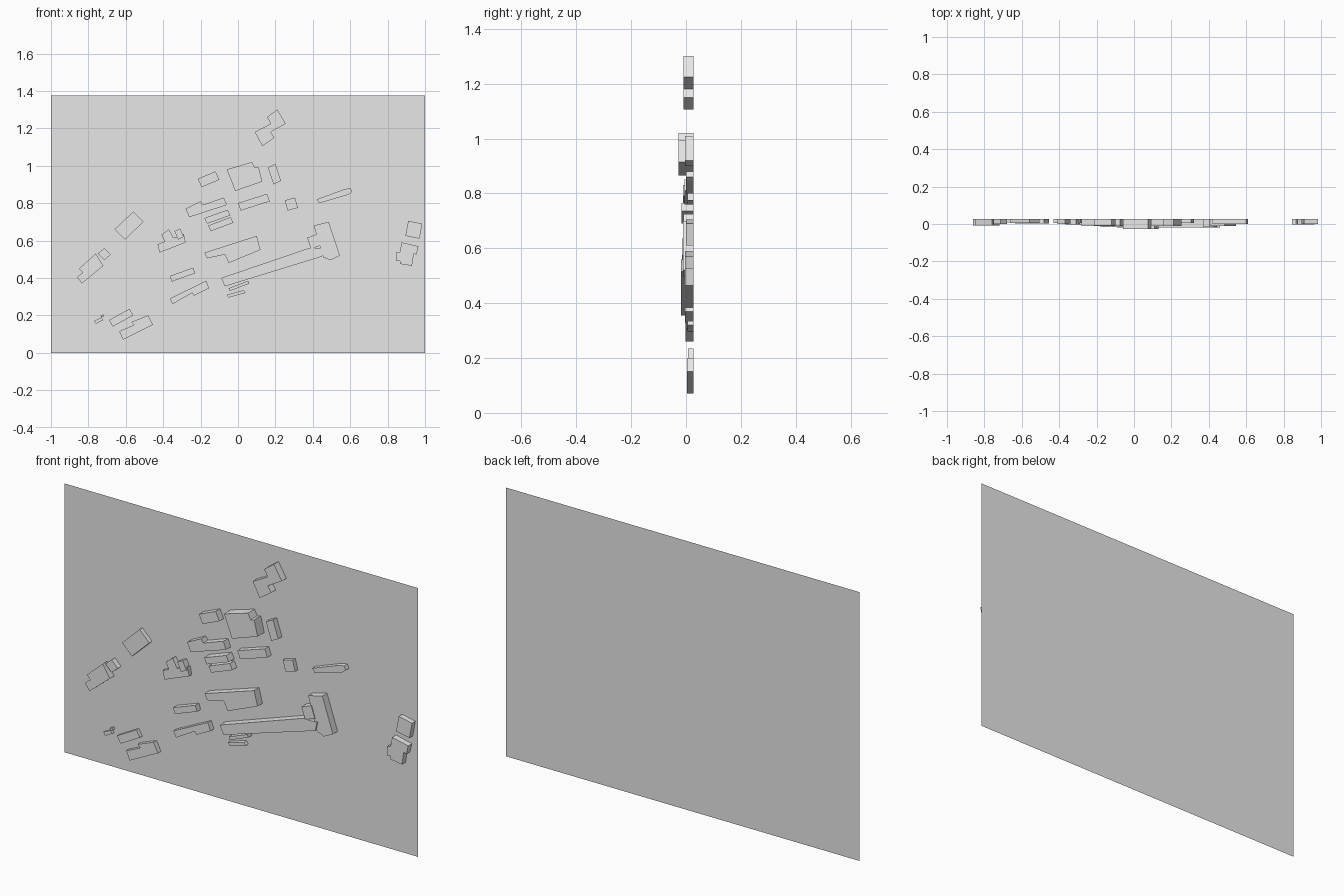
import bpy
import bmesh

cube = bpy.data.objects.get("Cube")
if cube:
    bpy.data.objects.remove(cube, do_unlink=True)

BACK = 0.027   # y of the upright site board
TOP = 1.375    # board height

grey = bpy.data.materials.new("model grey")
grey.diffuse_color = (0.8, 0.8, 0.8, 1)
grey.use_nodes = True
grey.node_tree.nodes["Principled BSDF"].inputs["Base Color"].default_value = (0.8, 0.8, 0.8, 1)


def finish(name, bm):
    mesh = bpy.data.meshes.new(name)
    bm.to_mesh(mesh)
    bm.free()
    mesh.materials.append(grey)
    bpy.context.collection.objects.link(bpy.data.objects.new(name, mesh))


def building(name, depth, *outline):
    """Extrude an (x, z) footprint forward from the board, open at the back."""
    bm = bmesh.new()
    back = bm.faces.new([bm.verts.new((x, BACK, z)) for x, z in outline])
    ext = bmesh.ops.extrude_face_region(bm, geom=[back], use_keep_orig=True)
    front = [g for g in ext["geom"] if isinstance(g, bmesh.types.BMVert)]
    bmesh.ops.translate(bm, verts=front, vec=(0, -depth, 0))
    bmesh.ops.recalc_face_normals(bm, faces=bm.faces)
    hidden = [f for f in bm.faces if all(abs(v.co.y - BACK) < 1e-5 for v in f.verts)]
    bmesh.ops.delete(bm, geom=hidden, context="FACES_ONLY")
    finish(name, bm)


def block(name, depth, a, b, c):
    """Four-sided building from three neighbouring corners."""
    building(name, depth, a, b, c, (a[0] + c[0] - b[0], a[1] + c[1] - b[1]))


# Site board
bm = bmesh.new()
bm.faces.new([bm.verts.new((x, BACK, z)) for x, z in ((-1, 0), (1, 0), (1, TOP), (-1, TOP))])
finish("site_board", bm)

# Upper group
building("north_house", 0.037, (.21, 1.30), (.255, 1.225), (.175, 1.18), (.195, 1.15),
         (.13, 1.105), (.09, 1.18), (.175, 1.225), (.155, 1.26))
building("main_hall", 0.054, (-.06, .98), (.075, 1.02), (.09, .99), (.11, .995),
         (.13, .915), (-.015, .865))
block("hall_annex", 0.036, (-.215, .93), (-.12, .97), (-.10, .925))
block("hall_side_block", 0.03, (.16, .99), (.20, 1.01), (.23, .92))
block("upper_row_block", 0.032, (0, .80), (.155, .85), (.17, .81))
block("small_square_block", 0.022, (.25, .815), (.305, .83), (.32, .775))
building("tapered_block", 0.027, (.42, .82), (.57, .875), (.60, .88), (.61, .86),
         (.59, .845), (.435, .80))

# Middle group
building("stepped_block", 0.038, (-.28, .77), (-.20, .81), (-.19, .79), (-.075, .83),
         (-.06, .79), (-.26, .725))
block("twin_block_upper", 0.044, (-.18, .72), (-.055, .765), (-.04, .735))
block("twin_block_lower", 0.036, (-.16, .68), (-.04, .725), (-.025, .695))
block("cluster_base", 0.022, (-.43, .58), (-.29, .635), (-.28, .59))
block("cluster_left", 0.027, (-.41, .63), (-.37, .66), (-.345, .615))
block("cluster_right", 0.031, (-.34, .65), (-.31, .665), (-.29, .62))
building("central_block", 0.04, (-.18, .535), (.10, .625), (.12, .55), (-.05, .48),
         (-.07, .525), (-.165, .505))

# Long wing with its end slab
building("long_wing", 0.045, (-.09, .40), (.38, .56), (.46, .56), (.45, .515), (-.07, .355))
building("end_slab", 0.038, (.405, .68), (.485, .70), (.545, .52), (.495, .495), (.455, .51))
block("wing_link", 0.042, (.37, .615), (.425, .635), (.445, .575))
block("wing_porch_upper", 0.03, (-.05, .345), (.055, .385), (.06, .37))
block("wing_porch_lower", 0.022, (-.06, .31), (.03, .335), (.04, .32))

# Left side
block("left_slanted_block", 0.022, (-.66, .66), (-.56, .755), (-.505, .70))
building("left_l_block", 0.035, (-.86, .405), (-.83, .43), (-.85, .45), (-.76, .53),
         (-.72, .465), (-.835, .37))
block("left_small_block", 0.028, (-.75, .53), (-.715, .56), (-.68, .525))
block("lower_bar", 0.03, (-.365, .41), (-.24, .455), (-.23, .425))
building("lower_long_block", 0.028, (-.365, .29), (-.17, .385), (-.155, .345), (-.235, .305),
         (-.245, .32), (-.35, .26))
block("corner_block_upper", 0.02, (-.69, .175), (-.58, .235), (-.56, .20))
building("corner_block_lower", 0.024, (-.635, .115), (-.555, .15), (-.57, .165), (-.48, .20),
         (-.455, .15), (-.615, .07))
block("corner_shed", 0.015, (-.77, .17), (-.73, .19), (-.72, .175))
block("corner_hut", 0.015, (-.735, .20), (-.72, .205), (-.715, .195))

# Right side
block("right_upper_block", 0.027, (.91, .705), (.985, .69), (.97, .61))
building("right_lower_block", 0.03, (.875, .59), (.965, .57), (.955, .525), (.94, .53),
         (.93, .465), (.865, .475), (.865, .49), (.845, .49), (.845, .535), (.865, .54))
